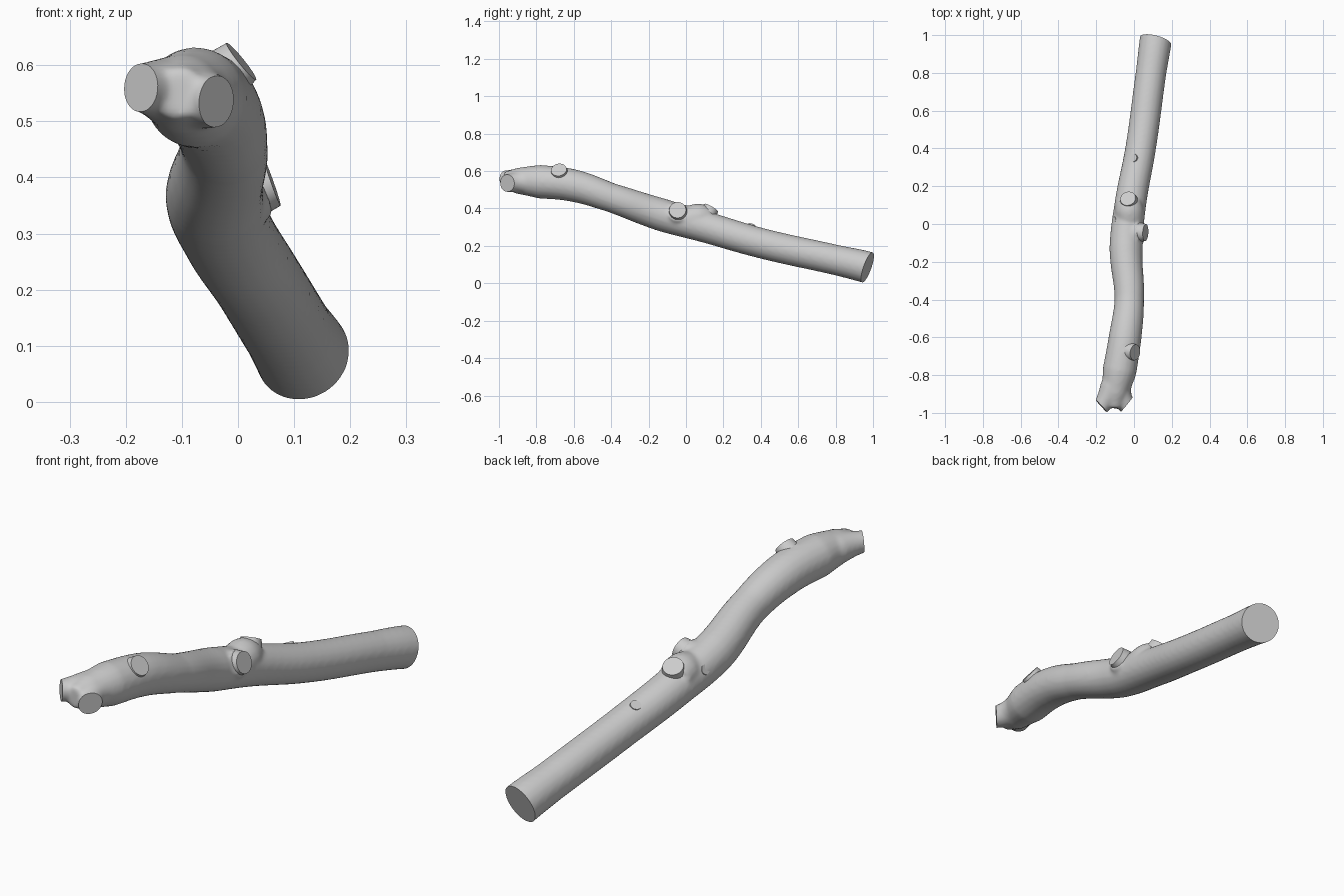
import bpy, bmesh
from mathutils import Vector

cube = bpy.data.objects.get("Cube")
if cube:
    bpy.data.objects.remove(cube, do_unlink=True)

# One plain bark colour
bark = bpy.data.materials.new("bark_grey")
bark.use_nodes = True
GREY = (0.6, 0.6, 0.6, 1)
bark.diffuse_color = GREY
bsdf = next(n for n in bark.node_tree.nodes if n.type == 'BSDF_PRINCIPLED')
bsdf.inputs["Base Color"].default_value = GREY
bsdf.inputs["Roughness"].default_value = 0.8


def activate(ob):
    bpy.ops.object.select_all(action='DESELECT')
    ob.select_set(True)
    bpy.context.view_layer.objects.active = ob


# Centre lines as (x, y, z, radius)
trunk = [(0.135, 1.10, 0.045, 0.086), (0.115, 0.97, 0.085, 0.086),
         (0.09, 0.80, 0.125, 0.081), (0.035, 0.40, 0.215, 0.081),
         (-0.02, 0.10, 0.302, 0.084), (-0.042, -0.13, 0.366, 0.088),
         (-0.025, -0.40, 0.458, 0.078), (-0.047, -0.60, 0.522, 0.087),
         (-0.077, -0.78, 0.543, 0.090), (-0.10, -0.90, 0.548, 0.070),
         (-0.105, -0.975, 0.55, 0.045)]
left_fork = [(-0.04, -0.75, 0.54, 0.06), (-0.075, -0.87, 0.543, 0.062),
             (-0.04, -0.957, 0.535, 0.047), (0.0, -1.0, 0.53, 0.044)]
right_fork = [(-0.08, -0.75, 0.545, 0.06), (-0.118, -0.87, 0.553, 0.064),
              (-0.172, -0.965, 0.56, 0.044), (-0.21, -1.01, 0.56, 0.040)]
# Swellings under the knots
top_swell = [(-0.02, 0.0, 0.335, 0.075), (-0.025, 0.07, 0.348, 0.078),
             (-0.03, 0.12, 0.34, 0.068)]
side_swell = [(-0.01, -0.05, 0.36, 0.07), (0.04, -0.045, 0.385, 0.055)]
front_swell = [(-0.045, -0.68, 0.56, 0.07), (-0.015, -0.68, 0.588, 0.053)]

curve = bpy.data.curves.new("branch", 'CURVE')
curve.dimensions = '3D'
curve.bevel_depth = 1.0
curve.bevel_resolution = 8
curve.resolution_u = 10
curve.use_fill_caps = True
for path in (trunk, left_fork, right_fork, top_swell, side_swell, front_swell):
    spline = curve.splines.new('BEZIER')
    spline.bezier_points.add(len(path) - 1)
    for point, (x, y, z, r) in zip(spline.bezier_points, path):
        point.co = (x, y, z)
        point.radius = r
        point.handle_left_type = point.handle_right_type = 'AUTO'
branch = bpy.data.objects.new("branch", curve)
bpy.context.collection.objects.link(branch)
activate(branch)
bpy.ops.object.convert(target='MESH')
branch = bpy.context.view_layer.objects.active

# Fuse the tubes into one soft skin
remesh = branch.modifiers.new("fuse", 'REMESH')
remesh.mode = 'VOXEL'
remesh.voxel_size = 0.008
smooth = branch.modifiers.new("soften", 'SMOOTH')
smooth.factor = 0.5
smooth.iterations = 10
bpy.ops.object.convert(target='MESH')
branch = bpy.context.view_layer.objects.active

# Saw the three ends flat: (point on the cut, outward direction)
cuts = [((0.115, 0.97, 0.085), (0.25, 0.93, -0.33)),
        ((-0.04, -0.957, 0.535), (0.77, -0.63, -0.05)),
        ((-0.172, -0.965, 0.56), (-0.73, -0.67, 0.05))]
bm = bmesh.new()
bm.from_mesh(branch.data)
for co, normal in cuts:
    res = bmesh.ops.bisect_plane(
        bm, geom=bm.verts[:] + bm.edges[:] + bm.faces[:], dist=1e-5,
        plane_co=co, plane_no=Vector(normal).normalized(), clear_outer=True)
    rim = [e for e in res["geom_cut"] if isinstance(e, bmesh.types.BMEdge)]
    bmesh.ops.holes_fill(bm, edges=rim, sides=0)
bmesh.ops.recalc_face_normals(bm, faces=bm.faces[:])
bm.to_mesh(branch.data)
bm.free()


def finish(ob):
    ob.data.materials.clear()
    ob.data.materials.append(bark)
    activate(ob)
    bpy.ops.object.shade_smooth_by_angle(angle=0.6)


def knot(name, co, normal, radius, depth=0.06):
    """Sawn side-twig stub whose flat face is centred on co."""
    n = Vector(normal).normalized()
    bm = bmesh.new()
    bmesh.ops.create_cone(bm, cap_ends=True, segments=32, radius1=radius * 1.25,
                          radius2=radius, depth=depth)
    me = bpy.data.meshes.new(name)
    bm.to_mesh(me)
    bm.free()
    ob = bpy.data.objects.new(name, me)
    ob.location = Vector(co) - n * depth / 2
    ob.rotation_euler = n.to_track_quat('Z', 'Y').to_euler()
    bpy.context.collection.objects.link(ob)
    finish(ob)


finish(branch)
knot("side_knot", (0.061, -0.045, 0.392), (0.93, -0.05, 0.33), 0.045)
knot("front_knot", (0.006, -0.68, 0.607), (0.77, -0.12, 0.62), 0.042)
knot("top_knot", (-0.032, 0.135, 0.403), (-0.2, 0.5, 0.85), 0.042)
knot("small_back_knot", (-0.005, 0.35, 0.310), (-0.45, 0.25, 0.85), 0.022, 0.04)
knot("small_right_knot", (-0.108, 0.02, 0.364), (-0.85, 0.1, 0.45), 0.02, 0.04)
